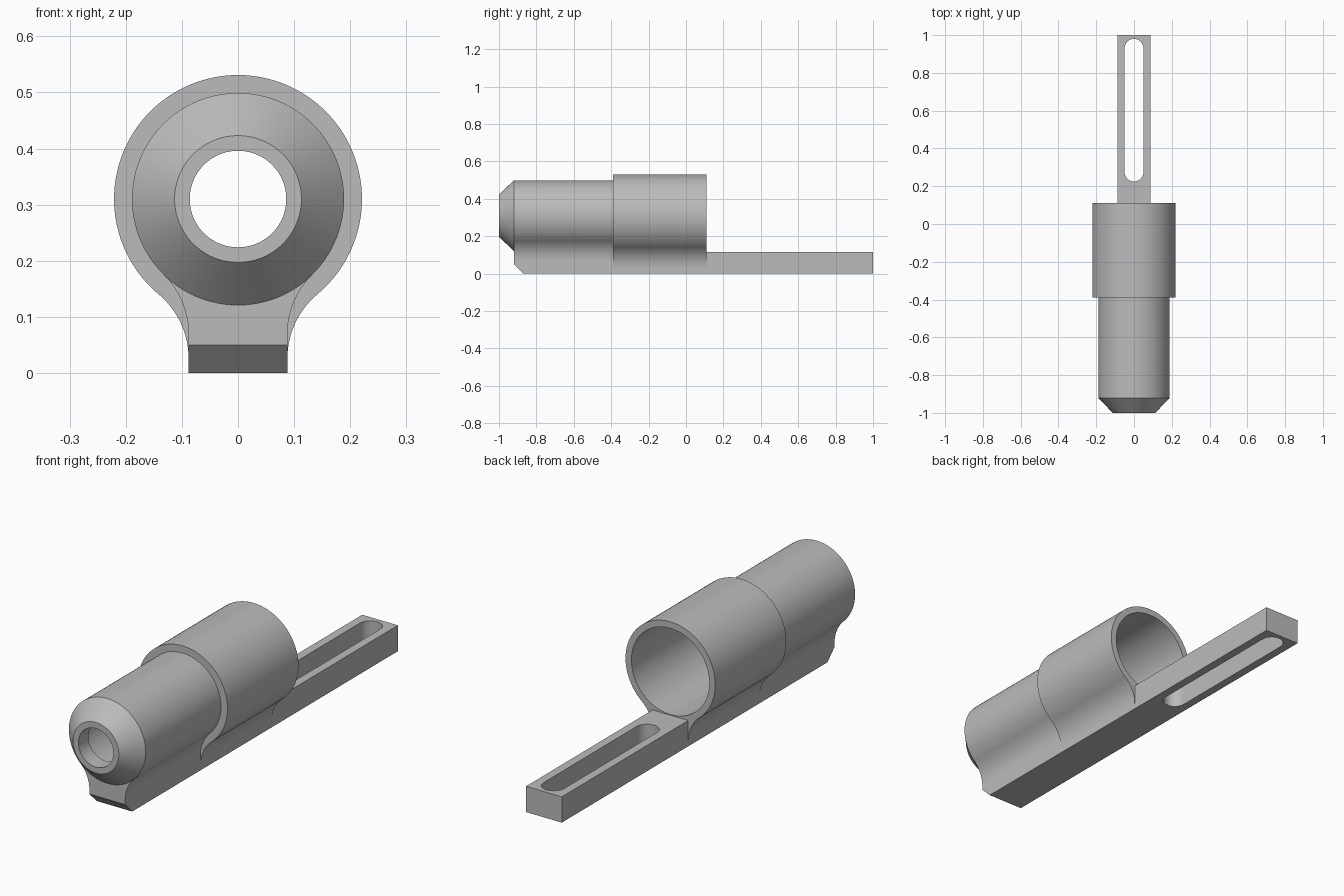
import bpy, bmesh, math

if "Cube" in bpy.data.objects:
    bpy.data.objects.remove(bpy.data.objects["Cube"])

AXIS_Z = 0.31      # height of the tube axis
HALF = 0.088       # half width of the foot and rail
FILLET = 0.15      # concave fillet between tube and foot

grey = bpy.data.materials.new("metal grey")
grey.diffuse_color = (0.5, 0.5, 0.5, 1)
grey.use_nodes = True
grey.node_tree.nodes["Principled BSDF"].inputs["Base Color"].default_value = grey.diffuse_color


def finish(name, bm):
    bmesh.ops.recalc_face_normals(bm, faces=bm.faces)
    me = bpy.data.meshes.new(name)
    bm.to_mesh(me)
    bm.free()
    ob = bpy.data.objects.new(name, me)
    bpy.context.collection.objects.link(ob)
    me.materials.append(grey)
    return ob


def extrude(name, points, offset):
    """Fill a closed outline and push it along offset."""
    bm = bmesh.new()
    face = bm.faces.new([bm.verts.new(p) for p in points])
    res = bmesh.ops.extrude_face_region(bm, geom=[face], use_keep_orig=True)
    moved = [g for g in res["geom"] if isinstance(g, bmesh.types.BMVert)]
    bmesh.ops.translate(bm, verts=moved, vec=offset)
    return finish(name, bm)


def lathe(name, profile, n=96):
    """Closed solid of revolution about the tube axis from (y, radius) pairs."""
    bm = bmesh.new()
    rings = [[bm.verts.new((r * math.sin(2 * math.pi * i / n), y,
                            AXIS_Z + r * math.cos(2 * math.pi * i / n)))
              for i in range(n)] for y, r in profile]
    for a, b in zip(rings, rings[1:]):
        for i in range(n):
            j = (i + 1) % n
            bm.faces.new((a[i], a[j], b[j], b[i]))
    bm.faces.new(rings[0])
    bm.faces.new(rings[-1])
    return finish(name, bm)


def keyhole(name, radius, y0, y1):
    """Round tube section flowing through fillets into the flat foot."""
    s = (HALF + FILLET) / (radius + FILLET)
    theta = math.asin(s)
    fx, fz = HALF + FILLET, AXIS_Z - (radius + FILLET) * math.cos(theta)
    side = [(HALF, 0)]
    end = math.pi / 2 + theta
    for i in range(17):
        a = math.pi - (math.pi - end) * i / 16
        side.append((fx + FILLET * math.cos(a), fz + FILLET * math.sin(a)))
    for i in range(1, 41):
        a = theta + (math.pi - theta) * i / 40
        side.append((radius * math.sin(a), AXIS_Z - radius * math.cos(a)))
    side[-1] = (0, AXIS_Z + radius)
    outline = side + [(-x, z) for x, z in side[-2::-1]]
    return extrude(name, [(x, y0, z) for x, z in outline], (0, y1 - y0, 0))


def boolean(target, tool, operation):
    mod = target.modifiers.new(operation.lower(), "BOOLEAN")
    mod.operation, mod.solver, mod.object = operation, "EXACT", tool
    bpy.context.view_layer.objects.active = target
    bpy.ops.object.modifier_apply(modifier=mod.name)
    bpy.data.objects.remove(tool)


# Outer body: wide rear sleeve, slimmer barrel, tapered nose, flat rail
body = keyhole("tube_holder", 0.221, -0.39, 0.11)
barrel = keyhole("barrel", 0.189, -0.92, -0.39)
nose = lathe("nose", [(-1, 0.113), (-0.92, 0.189), (-0.92, 0.175), (-0.85, 0.175)])
rail = extrude("rail", [(-HALF, 0.11, 0), (HALF, 0.11, 0), (HALF, 0.11, 0.115),
                        (-HALF, 0.11, 0.115)], (0, 0.89, 0))
for part in (barrel, nose, rail):
    boolean(body, part, "UNION")

# Stepped bore: small front opening, chamber, wide rear socket
bore = lathe("bore", [(-1.1, 0.086), (-0.93, 0.086), (-0.93, 0.157),
                      (-0.36, 0.157), (-0.36, 0.192), (0.3, 0.192)])
# Long rounded slot through the rail
slot_pts = []
for i in range(17):
    a = math.pi * i / 16
    slot_pts.append((0.05 * math.cos(a), 0.93 + 0.05 * math.sin(a), -0.1))
slot_pts += [(-x, 1.205 - y, z) for x, y, z in slot_pts]
slot = extrude("slot", slot_pts, (0, 0, 0.35))
# Bevel under the front of the foot
bevel = extrude("bevel", [(-0.3, -0.97, 0.1), (-0.3, -0.97, -0.1), (-0.3, -0.77, -0.1)],
                (0.6, 0, 0))
for cutter in (bore, slot, bevel):
    boolean(body, cutter, "DIFFERENCE")

# Smooth round surfaces, crisp edges
bpy.ops.object.select_all(action="DESELECT")
body.select_set(True)
bpy.context.view_layer.objects.active = body
bpy.ops.object.shade_smooth_by_angle(angle=math.radians(25))
